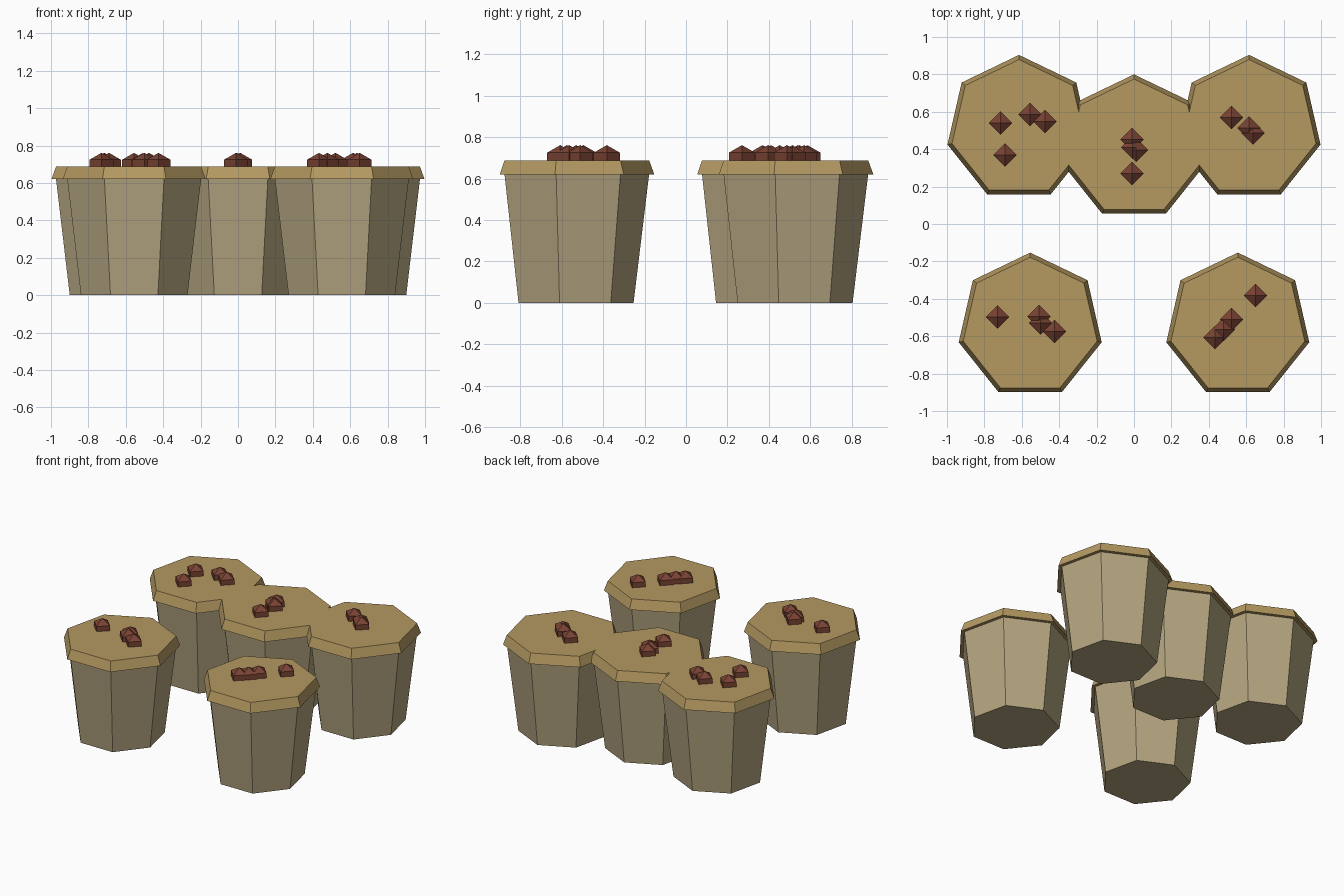
import bpy

if "Cube" in bpy.data.objects:
    bpy.data.objects.remove(bpy.data.objects["Cube"])


def material(name, rgb):
    m = bpy.data.materials.new(name)
    m.diffuse_color = (*rgb, 1)
    m.use_nodes = True
    m.node_tree.nodes["Principled BSDF"].inputs["Base Color"].default_value = m.diffuse_color
    return m


CUP = material("paper", (0.46, 0.38, 0.22))
CRUST = material("crust", (0.46, 0.32, 0.12))
CHIP = material("chocolate", (0.19, 0.055, 0.033))


def finish(name, mat):
    ob = bpy.context.object
    ob.name = name
    ob.data.materials.append(mat)
    return ob


def frustum(name, x, y, z0, z1, r0, r1, mat):
    """Seven-sided tapered block with one corner pointing to the back."""
    bpy.ops.mesh.primitive_cone_add(vertices=7, radius1=r0, radius2=r1, depth=z1 - z0,
                                    location=(x, y, (z0 + z1) / 2))
    return finish(name, mat)


# Muffin centre -> positions of its chips
muffins = [
    ("back_left", (-0.615, 0.512), [(-0.714, 0.54), (-0.69, 0.369), (-0.556, 0.586), (-0.476, 0.548)]),
    ("back_middle", (0, 0.408), [(-0.01, 0.452), (-0.007, 0.41), (0.012, 0.396), (-0.011, 0.27)]),
    ("back_right", (0.615, 0.512), [(0.521, 0.57), (0.615, 0.513), (0.636, 0.487)]),
    ("front_left", (-0.555, -0.545), [(-0.73, -0.497), (-0.508, -0.495), (-0.5, -0.53), (-0.425, -0.575)]),
    ("front_right", (0.555, -0.545), [(0.65, -0.382), (0.521, -0.511), (0.478, -0.564), (0.433, -0.607)]),
]

for label, (x, y), chips in muffins:
    # Paper cup, widening upwards
    frustum(f"{label}_cup", x, y, 0, 0.62, 0.292, 0.367, CUP)
    # Overhanging crust
    frustum(f"{label}_crust", x, y, 0.62, 0.688, 0.392, 0.367, CRUST)
    # Chips half sunk into the crust
    for i, (cx, cy) in enumerate(chips):
        bpy.ops.mesh.primitive_uv_sphere_add(segments=4, ring_count=3, radius=0.073,
                                             location=(cx, cy, 0.688))
        finish(f"{label}_chip_{i + 1}", CHIP)
